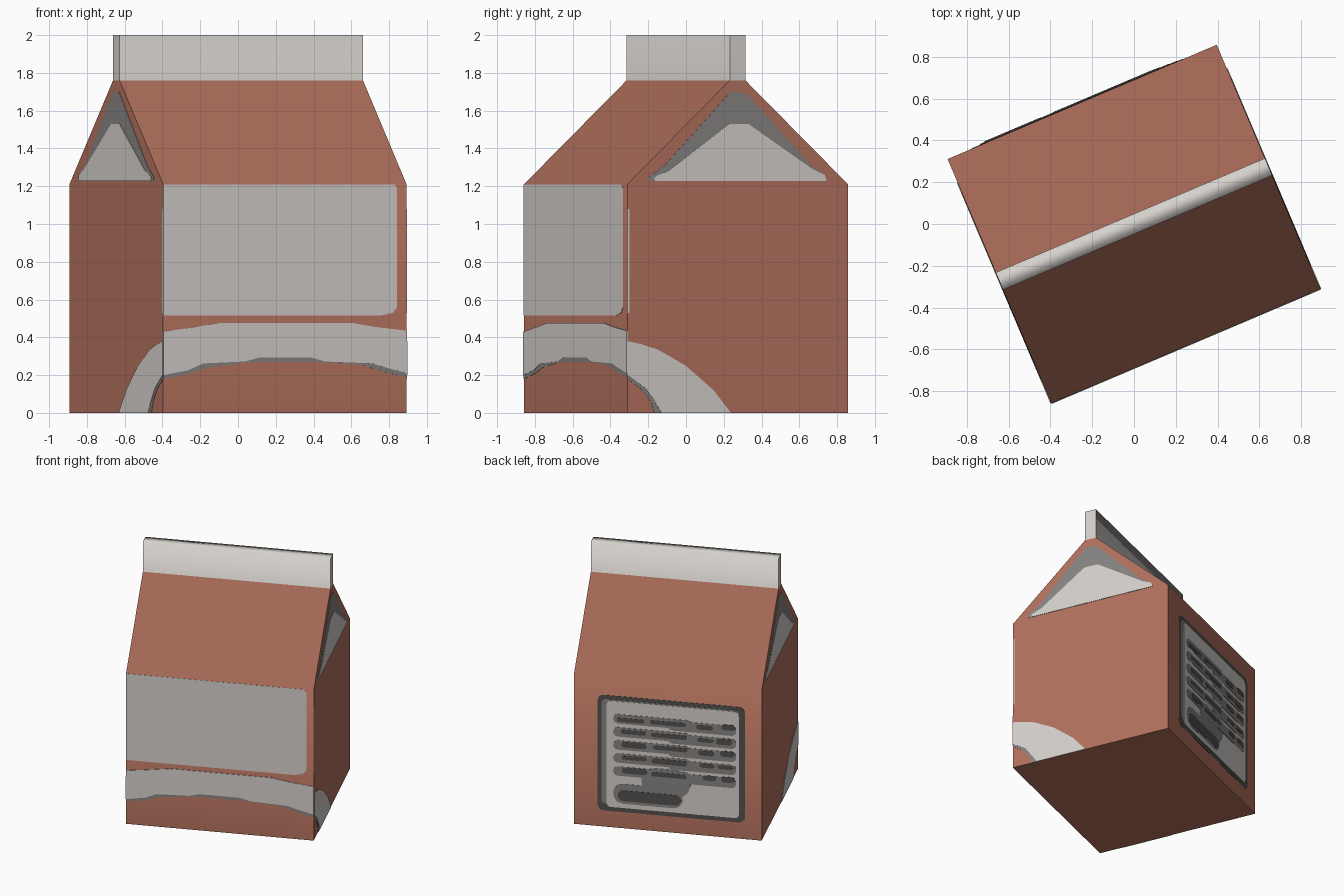
import bpy, bmesh, math, random
from mathutils import Matrix, Vector

if "Cube" in bpy.data.objects:
    bpy.data.objects.remove(bpy.data.objects["Cube"])

random.seed(4)
W, D = 0.70, 0.635            # half width, half depth
EAVE, RIDGE, TOP, CREST = 1.21, 1.76, 2.0, 0.045
ROT = Matrix.Rotation(math.radians(23), 3, 'Z')


def material(name, rgb):
    m = bpy.data.materials.new(name)
    m.diffuse_color = (*rgb, 1)
    m.use_nodes = True
    m.node_tree.nodes["Principled BSDF"].inputs["Base Color"].default_value = m.diffuse_color
    return m


RUST = material("rust card", (0.445, 0.165, 0.109))
CREAM = material("cream print", (0.66, 0.63, 0.60))
GREY = material("grey print", (0.24, 0.232, 0.225))
DARK = material("dark print", (0.085, 0.08, 0.075))


def make_object(name, bm, mats):
    me = bpy.data.meshes.new(name)
    bmesh.ops.recalc_face_normals(bm, faces=bm.faces[:])
    bm.to_mesh(me)
    bm.free()
    for m in mats:
        me.materials.append(m)
    ob = bpy.data.objects.new(name, me)
    bpy.context.collection.objects.link(ob)
    return ob


def prism(bm, ring_a, ring_b):
    """Closed solid between two matching outlines."""
    va = [bm.verts.new(ROT @ Vector(p)) for p in ring_a]
    vb = [bm.verts.new(ROT @ Vector(p)) for p in ring_b]
    n = len(va)
    caps = [bm.faces.new(va), bm.faces.new(vb)]
    for i in range(n):
        j = (i + 1) % n
        bm.faces.new((va[i], va[j], vb[j], vb[i]))
    return caps


SIDES = {
    "front": lambda a, z, d: (a, -D - d, z),
    "back": lambda a, z, d: (a, D + d, z),
    "right": lambda a, z, d: (W + d, a, z),
    "left": lambda a, z, d: (-W - d, a, z),
}


def plates(name, side, outlines, mat, level=1):
    """Thin printed plates lying on one side of the carton."""
    bm = bmesh.new()
    at = SIDES[side]
    for pts in outlines:
        prism(bm, [at(a, z, -0.001) for a, z in pts],
              [at(a, z, 0.002 * level) for a, z in pts])
    return make_object(name, bm, [mat])


def rounded(a0, z0, a1, z1, r):
    pts = []
    for cx, cz, s in ((a1 - r, z1 - r, 0), (a0 + r, z1 - r, 90),
                      (a0 + r, z0 + r, 180), (a1 - r, z0 + r, 270)):
        for k in range(4):
            t = math.radians(s + 30 * k)
            pts.append((cx + r * math.cos(t), cz + r * math.sin(t)))
    return pts


# Carton: body, roof and crest in one profile, coloured by height
half = [(D, 0), (D, EAVE), (CREST, RIDGE), (CREST, TOP)]
profile = half + [(-y, z) for y, z in reversed(half)]
bm = bmesh.new()
ends = prism(bm, [(-W, y, z) for y, z in profile], [(W, y, z) for y, z in profile])
# split each gable end at the eave and at the crest
for z in (EAVE, RIDGE):
    bmesh.ops.bisect_plane(bm, geom=bm.verts[:] + bm.edges[:] + bm.faces[:],
                           plane_co=(0, 0, z), plane_no=(0, 0, 1), dist=1e-4)
axis = ROT @ Vector((1, 0, 0))
bm.normal_update()
for f in bm.faces:
    f.smooth = True
    f.material_index = int(f.calc_center_median().z > RIDGE + 0.01)
for e in bm.edges:
    is_end = [abs(f.normal.dot(axis)) > 0.9 for f in e.link_faces]
    at_base = all(v.co.z < 0.001 for v in e.verts)
    e.smooth = not (any(is_end) and not all(is_end)) and not at_base
make_object("carton", bm, [RUST, CREAM])

# Front label
plates("front_label", "front",
       [[(-0.70, 0.515), (0.55, 0.515), (0.62, 0.53), (0.645, 0.56),
         (0.645, 1.19), (0.63, EAVE), (-0.70, EAVE)]], CREAM)

# Arched band: front part with its grey lower rim
upper = [(-0.70, 0.43), (-0.55, 0.45), (-0.37, 0.477), (0.38, 0.477), (0.52, 0.455), (0.70, 0.435)]
rim = [(0.70, 0.19), (0.58, 0.215), (0.44, 0.255), (0.2, 0.27), (-0.2, 0.27),
       (-0.44, 0.24), (-0.56, 0.205), (-0.70, 0.18)]
lower = [(0.70, 0.21), (0.60, 0.235), (0.50, 0.262), (0.23, 0.272), (0.15, 0.293),
         (-0.15, 0.293), (-0.23, 0.272), (-0.47, 0.262), (-0.56, 0.225), (-0.70, 0.20)]
plates("front_band_rim", "front", [upper + rim], GREY, 1)
plates("front_band", "front", [upper + lower], CREAM, 2)

# Side details, the same on both ends
for side in ("right", "left"):
    outer = [(-D, 0.38), (-0.56, 0.365), (-0.46, 0.335), (-0.30, 0.25), (-0.14, 0.12), (-0.04, 0.0)]
    plates(side + "_band_rim", side,
           [outer + [(-0.48, 0.0), (-0.50, 0.06), (-0.56, 0.13), (-D, 0.18)]], GREY, 1)
    plates(side + "_band", side,
           [outer + [(-0.44, 0.0), (-0.47, 0.05), (-0.53, 0.13), (-D, 0.20)]], CREAM, 2)
    plates(side + "_label_edge", side,
           [[(-D, 0.53), (-0.622, 0.53), (-0.622, 1.08), (-D, 1.08)]], CREAM)
    plates(side + "_gable_shade", side,
           [[(-0.51, 1.23), (0.51, 1.23), (0.50, 1.26), (0.42, 1.31), (0.05, 1.69),
             (-0.04, 1.70), (-0.42, 1.31), (-0.51, 1.25)]], GREY, 1)
    plates(side + "_gable_triangle", side,
           [[(-0.48, 1.228), (0.51, 1.228), (0.50, 1.26), (0.43, 1.29), (0.06, 1.53),
             (-0.05, 1.53), (-0.40, 1.28), (-0.48, 1.25)]], CREAM, 2)


# Back information panel; s runs 0..1 from left to right as seen from behind
def bar(s0, s1, z, h):
    a0, a1 = W - 2 * W * s1, W - 2 * W * s0
    return rounded(a0, z - h / 2, a1, z + h / 2, min(h, a1 - a0) * 0.45)


plates("back_panel_border", "back", [rounded(-0.575, 0.13, 0.525, 1.06, 0.05)], DARK, 1)
plates("back_panel_border_grey", "back", [rounded(-0.53, 0.19, 0.495, 1.03, 0.03)], GREY, 2)
plates("back_panel", "back", [rounded(-0.53, 0.165, 0.455, 1.02, 0.03)], CREAM, 3)

grey_bars, dark_bars = [], []
for row in range(5):
    z = 0.88 - 0.105 * row
    grey_bars.append(bar(0.21, 0.62, z, 0.075))
    grey_bars.append(bar(0.50, 0.865, z - 0.015, 0.08))
    for s0, s1 in ((0.24, 0.38), (0.41, 0.60), (0.67, 0.75), (0.77, 0.85)):
        j = random.uniform(-0.02, 0.02)
        dark_bars.append(bar(s0 + j, s1 + j / 2, z + j / 2, random.uniform(0.03, 0.048)))
plates("back_text_blocks", "back", grey_bars, GREY, 4)
plates("back_text_patch", "back", [bar(0.36, 0.62, 0.40, 0.22), bar(0.21, 0.58, 0.28, 0.16)], GREY, 3.6)
plates("back_text_lines", "back", dark_bars + [bar(0.235, 0.57, 0.265, 0.085)], DARK, 4.7)
